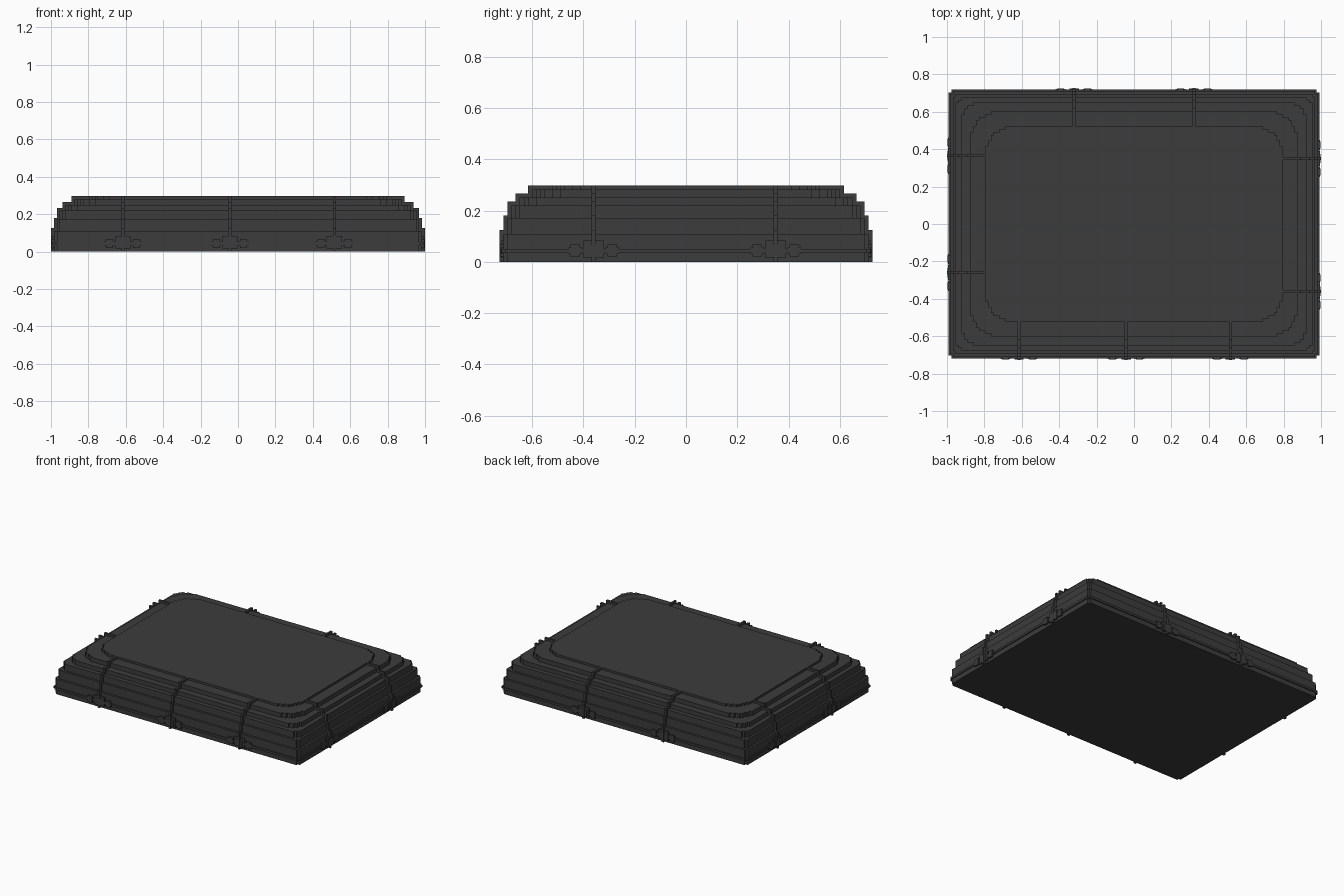
import bpy, bmesh, math

old = bpy.data.objects.get("Cube")
if old:
    bpy.data.objects.remove(old, do_unlink=True)

V = 1 / 64            # size of one block
HX, HY = 64, 46.5     # half width and half depth in blocks

mat = bpy.data.materials.new("charcoal grey")
mat.use_nodes = True
COL = (0.045, 0.045, 0.045, 1)
mat.diffuse_color = COL
bsdf = mat.node_tree.nodes["Principled BSDF"]
bsdf.inputs["Base Color"].default_value = COL
bsdf.inputs["Roughness"].default_value = 0.9


def finish(name, bm):
    bmesh.ops.recalc_face_normals(bm, faces=bm.faces)
    bmesh.ops.scale(bm, vec=(V, V, V), verts=bm.verts)
    me = bpy.data.meshes.new(name)
    bm.to_mesh(me)
    bm.free()
    me.materials.append(mat)
    ob = bpy.data.objects.new(name, me)
    bpy.context.collection.objects.link(ob)
    return ob


def stepped_outline(inset, r):
    """Rectangle with staircase-rounded corners."""
    hx, hy = HX - inset, HY - inset
    quarter = []
    for j in range(r):
        x = hx - r + round(math.sqrt(r * r - (j + 0.5) ** 2))
        for p in ((x, hy - r + j), (x, hy - r + j + 1)):
            # drop the shared point on straight runs
            if len(quarter) > 1 and quarter[-1][0] == quarter[-2][0] == p[0]:
                quarter[-1] = p
            elif not quarter or quarter[-1] != p:
                quarter.append(p)
    pts = list(quarter)
    pts += [(-x, y) for x, y in reversed(quarter)]
    pts += [(-x, -y) for x, y in quarter]
    pts += [(x, -y) for x, y in reversed(quarter)]
    return pts


def slab(name, inset, r, z0, z1):
    bm = bmesh.new()
    face = bm.faces.new([bm.verts.new((x, y, z0)) for x, y in stepped_outline(inset, r)])
    out = bmesh.ops.extrude_face_region(bm, geom=[face], use_keep_orig=True)
    for v in out["geom"]:
        if isinstance(v, bmesh.types.BMVert):
            v.co.z = z1
    return finish(name, bm)


# Stepped body: name, inset, corner radius, top height
LAYERS = [("base_tier", 1, 2, 7), ("lower_tier", 2, 3, 11), ("middle_tier", 3, 4, 14),
          ("upper_tier", 5, 6, 16), ("rim_tier", 8, 10, 18), ("top_plate", 13, 10, 19)]
z = 0
for name, inset, r, top in LAYERS:
    slab(name, inset, r, z, top)
    z = top

# Piping around the base
slab("base_piping", 0.5, 2, 2.2, 3.2)


def add_box(bm, side, pos, u0, u1, i0, i1, z0, z1):
    """Box on one side: u runs along the edge, i is inset from the outer limit."""
    verts = bmesh.ops.create_cube(bm, size=1)["verts"]
    half = HY if side in ("front", "back") else HX
    sign = -1 if side in ("front", "right") else 1
    for v in verts:
        u = pos / V + (u0 if v.co.x < 0 else u1)
        d = sign * (half - (i0 if v.co.y < 0 else i1))
        zz = z0 if v.co.z < 0 else z1
        v.co = (u, d, zz) if side in ("front", "back") else (d, u, zz)


def strap(side, pos, n):
    bm = bmesh.new()
    bottom = 0
    for k in range(len(LAYERS) - 1):
        inset, top = LAYERS[k][1], LAYERS[k][3]
        top = top + 1 if k != 1 else top + 0.5
        add_box(bm, side, pos, -0.5, 0.5, inset - 1, LAYERS[k + 1][1], bottom, top)
        bottom = top
    finish(f"{side}_strap_{n}", bm)


def clasp(side, pos, n):
    bm = bmesh.new()
    add_box(bm, side, pos, -2.6, 2.6, 0.4, 1.5, 1, 5.3)     # back plate
    add_box(bm, side, pos, -1.6, 1.6, 0.2, 1.5, 1.2, 4.3)   # raised square
    add_box(bm, side, pos, -0.5, 0.5, 0, 1.5, 2.3, 3.3)     # knob
    for s in (-1, 1):                                       # side studs
        c = s * 4.6
        add_box(bm, side, pos, c - 1.2, c + 1.2, 0.2, 1.5, 1.3, 4.3)
        add_box(bm, side, pos, c - 1.7, c + 1.7, 0.35, 1.5, 2, 3.6)
    finish(f"{side}_clasp_{n}", bm)


# Straps with clasps on each side
STRAPS = {"front": (-0.615, -0.042, 0.515), "back": (-0.32, 0.32),
          "right": (0.365, -0.26), "left": (0.35, -0.36)}
for side, places in STRAPS.items():
    for n, pos in enumerate(places, 1):
        strap(side, pos, n)
        clasp(side, pos, n)
